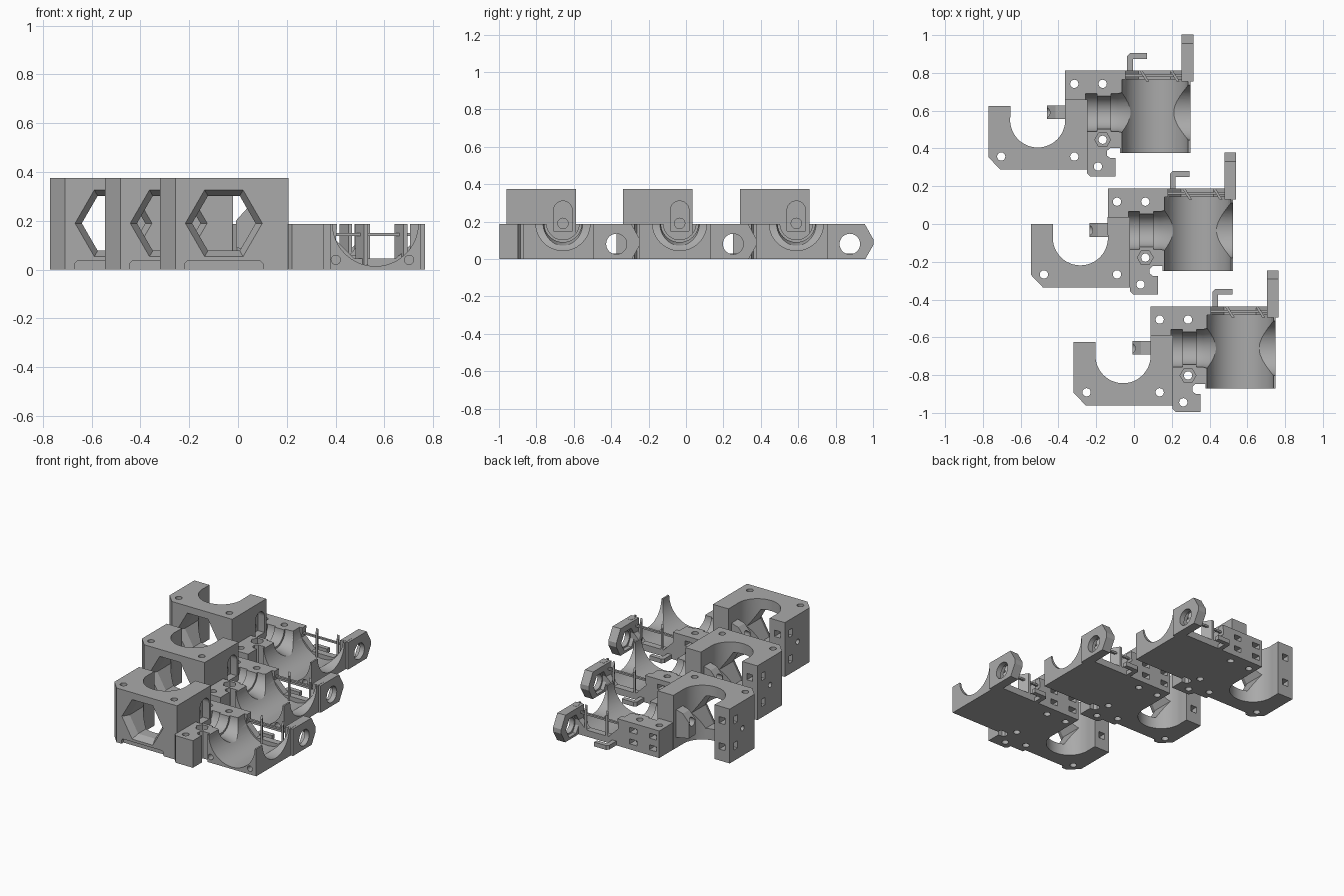
import bpy, bmesh, math
from mathutils import Matrix, Vector

old = bpy.data.objects.get("Cube")
if old:
    bpy.data.objects.remove(old)

grey = bpy.data.materials.new("plain_grey")
grey.use_nodes = True
COLOUR = (0.4, 0.4, 0.4, 1)
grey.diffuse_color = COLOUR
grey.node_tree.nodes["Principled BSDF"].inputs["Base Color"].default_value = COLOUR

PITCH = Vector((0.226, -0.624, 0))
# Maps (u, v, w) of a profile to the world, with w along the named axis
AXES = {"X": lambda u, v, w: (w, u, v),
        "Y": lambda u, v, w: (u, w, v),
        "Z": lambda u, v, w: (u, v, w)}


def prism(name, points, axis, start, end, end_points=None):
    """Extrude a profile along an axis; end_points makes a taper."""
    bm = bmesh.new()
    place = AXES[axis]
    a = [bm.verts.new(place(u, v, start)) for u, v in points]
    b = [bm.verts.new(place(u, v, end)) for u, v in (end_points or points)]
    bm.faces.new(a)
    bm.faces.new(b)
    n = len(a)
    for i in range(n):
        bm.faces.new((a[i], a[(i + 1) % n], b[(i + 1) % n], b[i]))
    bmesh.ops.recalc_face_normals(bm, faces=bm.faces)
    mesh = bpy.data.meshes.new(name)
    bm.to_mesh(mesh)
    bm.free()
    mesh.materials.append(grey)
    obj = bpy.data.objects.new(name, mesh)
    bpy.context.collection.objects.link(obj)
    return obj


def ring(u, v, r, sides=32):
    return [(u + r * math.cos(math.tau * i / sides), v + r * math.sin(math.tau * i / sides))
            for i in range(sides)]


def rect(u0, u1, v0, v1):
    return [(u0, v0), (u1, v0), (u1, v1), (u0, v1)]


def boolean(target, tool, operation="DIFFERENCE"):
    mod = target.modifiers.new("cut", "BOOLEAN")
    mod.operation, mod.object, mod.solver = operation, tool, "EXACT"
    deps = bpy.context.evaluated_depsgraph_get()
    mesh = bpy.data.meshes.new_from_object(target.evaluated_get(deps))
    target.modifiers.clear()
    target.data = mesh
    bpy.data.objects.remove(tool)


def cut(target, points, axis, start, end, end_points=None):
    boolean(target, prism("cutter", points, axis, start, end, end_points))


# Tall U-shaped mount with a chamfered corner
BX, BY, AY, AZ = -0.284, -0.073, -0.034, 0.19
mount = prism("tall_mount", [(-0.545, -0.27), (-0.482, -0.336), (-0.02, -0.336),
                             (-0.02, 0.036), (-0.2, 0.036), (-0.2, 0), (-0.545, 0)], "Z", 0, 0.375)
cut(mount, ring(BX, BY, 0.146, 48), "Z", -0.1, 0.5)
cut(mount, rect(BX - 0.145, BX + 0.145, BY, 0.2), "Z", -0.1, 0.5)
# Tapered hexagonal window and bottom front notch
cut(mount, ring(BX, AZ, 0.16, 6), "Y", -0.34, -0.29, ring(BX, AZ, 0.13, 6))
cut(mount, ring(BX, AZ, 0.13, 6), "Y", -0.3, -0.1)
cut(mount, [(BX - 0.16, -0.1), (BX + 0.16, -0.1), (BX + 0.16, 0.025), (BX + 0.15, 0.035),
            (BX - 0.15, 0.035), (BX - 0.16, 0.025)], "Y", -0.4, -0.315)
# Screw holes and nut slots of the mount
for x in (-0.477, -0.09):
    cut(mount, ring(x, -0.267, 0.022, 16), "Z", -0.1, 0.5)
for z in (0.1, 0.28):
    cut(mount, rect(-0.51, -0.465, z - 0.022, z + 0.022), "Y", -0.06, 0.1)
    cut(mount, rect(-0.085, -0.045, z - 0.025, z + 0.025), "X", -0.6, -0.5)
cut(mount, ring(-0.14, AZ, 0.018, 16), "X", -0.6, -0.45)

# Feed nozzle inside the right arm
nozzle = prism("feed_nozzle", [(-0.235, 0.09), (-0.235, 0.2), (-0.19, 0.25),
                               (-0.12, 0.27), (-0.12, 0.07)], "Y", -0.068, 0.004)

# Rounded slot and feed hole through the right arm
slot = ring(AY, 0.26, 0.05, 24)[:13] + [(AY - 0.05, 0.15), (AY + 0.05, 0.15)]
cut(mount, slot, "X", -0.07, 0.1)
for part in (mount, nozzle):
    cut(part, ring(AY, AZ, 0.028, 20), "X", -0.3, 0.1)

# Low base with a front tab
base = prism("low_base", [(-0.022, -0.355), (-0.005, -0.372), (0.127, -0.372), (0.127, -0.275),
                          (0.1, -0.275), (0.083, -0.262), (0.083, -0.237), (0.1, -0.222),
                          (0.152, -0.222), (0.152, -0.248), (0.524, -0.248), (0.524, 0.188),
                          (-0.138, 0.188), (-0.138, 0.03), (-0.022, 0.03)], "Z", 0, 0.187)
# Crossing round channels: wide front-to-back, stepped side-to-side
MX = 0.337
cut(base, ring(MX, AZ, 0.176, 64), "Y", -0.4, 0.142)
cut(base, ring(AY, AZ, 0.145, 48), "X", 0.3, 0.7)
cut(base, ring(AY, AZ, 0.1, 48), "X", 0.14, 0.3, ring(AY, AZ, 0.145, 48))
for x0, x1, r in ((-0.03, 0.03, 0.1), (0.029, 0.105, 0.087), (0.104, 0.15, 0.1)):
    cut(base, ring(AY, AZ, r, 48), "X", x0, x1)
# Open back gap
cut(base, [(0.19, 0.3), (0.175, 0.12), (0.25, 0.045), (0.42, 0.045), (0.5, 0.12), (0.49, 0.3)],
    "Y", 0.13, 0.3)
# Screw holes, hexagonal pocket, front holes and rear nut slots
for x, y in ((-0.09, 0.118), (0.06, 0.118), (0.035, -0.32), (0.06, -0.178)):
    cut(base, ring(x, y, 0.022, 16), "Z", -0.1, 0.4)
cut(base, ring(0.06, -0.178, 0.042, 6), "Z", 0.13, 0.4)
for x in (0.175, 0.475):
    cut(base, ring(x, 0.04, 0.019, 16), "Y", -0.3, -0.15)
for x in (-0.09, 0.06):
    for z in (0.055, 0.135):
        cut(base, rect(x - 0.028, x + 0.028, z - 0.017, z + 0.017), "Y", 0.1, 0.3)

# Hinge arm with a bolt hole and hexagonal nut seat
arm = prism("hinge_arm", [(0.13, 0), (0.335, 0), (0.378, 0.075), (0.378, 0.105),
                          (0.332, 0.186), (0.13, 0.186)], "X", 0.478, 0.54)
cut(arm, ring(0.252, 0.08, 0.055), "X", 0.4, 0.7)
cut(arm, ring(0.252, 0.08, 0.075, 6), "X", 0.4, 0.505)

# Small cable hook behind the base
hook = prism("rear_hook", [(0.19, 0.17), (0.22, 0.17), (0.22, 0.25), (0.295, 0.25),
                           (0.295, 0.28), (0.205, 0.28), (0.19, 0.265)], "Z", 0, 0.03)

# Thin rail and slanted fins across the back gap
rail = prism("rear_rail", rect(0.16, 0.5, 0.138, 0.15), "Y", 0.155, 0.17)
fins = [prism("rear_fin", [(x, 0.188), (x + 0.016, 0.188), (x + 0.052, 0.13), (x + 0.036, 0.13)],
              "Z", 0.02, 0.187) for x in (0.255, 0.416)]

# Smooth the bores, keep edges sharp, and repeat the unit three times
parts = [mount, nozzle, base, arm, hook, rail] + fins
for part in parts:
    bpy.ops.object.select_all(action="DESELECT")
    part.select_set(True)
    bpy.context.view_layer.objects.active = part
    bpy.ops.object.shade_smooth_by_angle(angle=math.radians(25))
    for step in (-1, 1):
        copy = part.copy()
        copy.location = PITCH * step
        bpy.context.collection.objects.link(copy)
